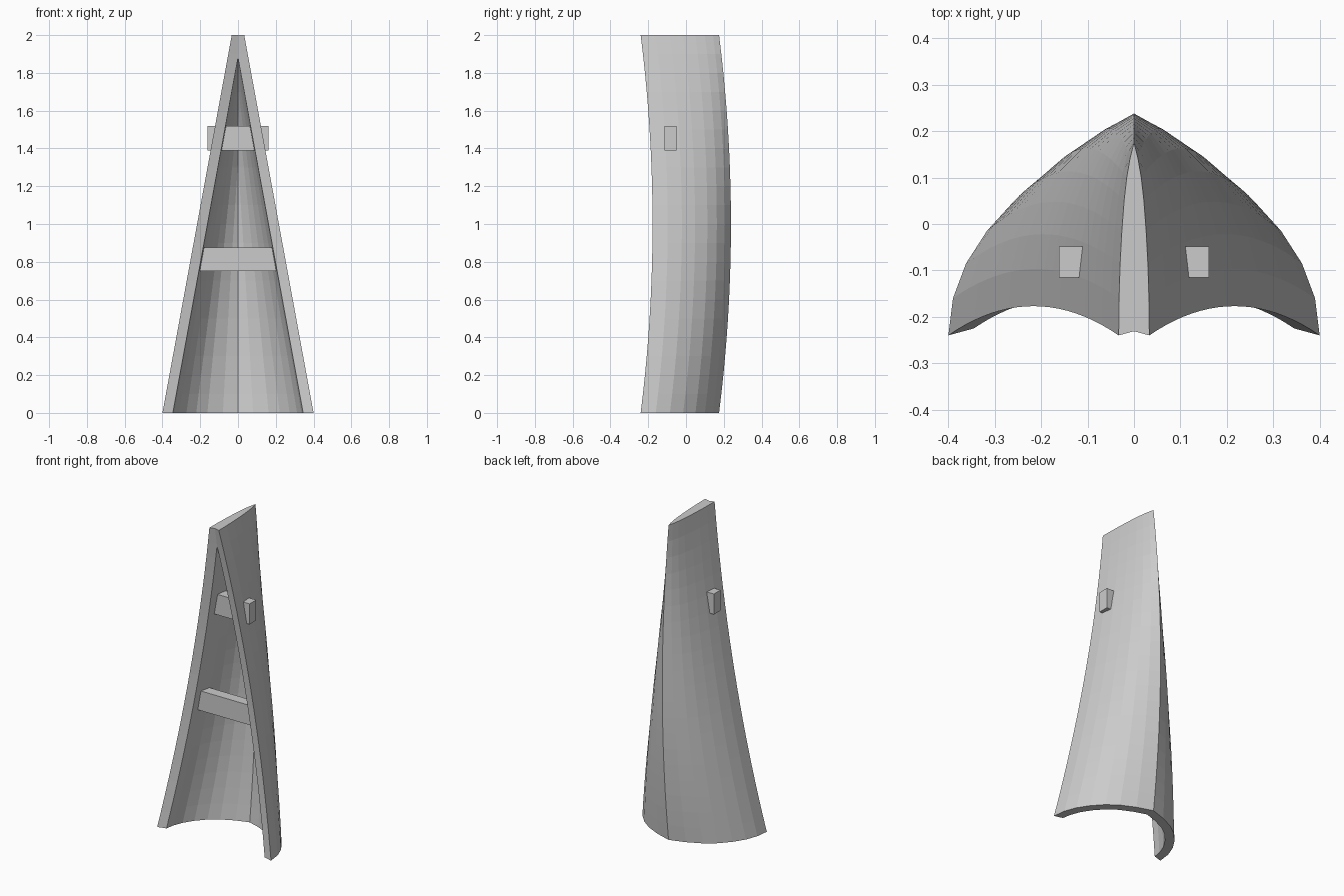
import bpy, bmesh
from mathutils import Vector

cube = bpy.data.objects.get("Cube")
if cube:
    bpy.data.objects.remove(cube, do_unlink=True)

HEIGHT, ROWS, THICK, SAG = 2.0, 20, 0.055, 0.063
# Outer cross-section of one half at ground level, front to back
PROFILE = [(.4, -.24), (.39, -.16), (.362, -.085), (.317, -.015),
           (.258, .05), (.19, .1), (.1, .143), (-.0, .175)]

mat = bpy.data.materials.new("light_grey")
mat.use_nodes = True
grey = (0.6, 0.6, 0.6, 1)
mat.diffuse_color = grey
mat.node_tree.nodes["Principled BSDF"].inputs["Base Color"].default_value = grey


def finish(name, bm):
    bmesh.ops.recalc_face_normals(bm, faces=bm.faces)
    mesh = bpy.data.meshes.new(name)
    bm.to_mesh(mesh)
    bm.free()
    mesh.materials.append(mat)
    obj = bpy.data.objects.new(name, mesh)
    bpy.context.collection.objects.link(obj)
    return obj


def section(z):
    """Outer and inner lines of the shell at height z."""
    width = 1 - z / HEIGHT * (1 - .033 / .4)
    bow = SAG * (1 - (z - 1) ** 2)
    outer = [Vector((x * width, y + bow, z)) for x, y in PROFILE]
    inner = []
    for i, p in enumerate(outer):
        t = (outer[min(i + 1, len(outer) - 1)] - outer[max(i - 1, 0)]).normalized()
        inward = Vector((-t.y, t.x, 0))
        inner.append(p + inward * THICK)
    inner[0] = outer[0] + Vector((-THICK, .015, 0))
    return outer, inner


# Curved tapering shell: one half, trimmed at the ridge and mirrored
bm = bmesh.new()
rings = []
for r in range(ROWS + 1):
    outer, inner = section(HEIGHT * r / ROWS)
    rings.append([bm.verts.new(p) for p in outer + inner[::-1]])
n = len(rings[0])
for low, high in zip(rings, rings[1:]):
    for i in range(n):
        j = (i + 1) % n
        bm.faces.new((low[i], low[j], high[j], high[i]))
for ring in (rings[0], rings[-1]):
    for i in range(n // 2 - 1):
        bm.faces.new((ring[i], ring[i + 1], ring[n - 2 - i], ring[n - 1 - i]))
bmesh.ops.recalc_face_normals(bm, faces=bm.faces)
bmesh.ops.bisect_plane(bm, geom=bm.verts[:] + bm.edges[:] + bm.faces[:],
                       plane_co=(0, 0, 0), plane_no=(1, 0, 0), clear_inner=True)
shell = finish("curved_shell", bm)
mirror = shell.modifiers.new("mirror", 'MIRROR')
mirror.use_axis[0] = True


# Cross bars tying the two halves together
def bar(name, half_width, z0, z1):
    bm = bmesh.new()
    bmesh.ops.create_cube(bm, size=1)
    for v in bm.verts:
        v.co = (v.co.x * 2 * half_width, -.082 + v.co.y * .066,
                (z0 + z1) / 2 + v.co.z * (z1 - z0))
    finish(name, bm)


bar("lower_cross_bar", .21, .75, .875)
bar("upper_cross_bar", .162, 1.39, 1.52)
